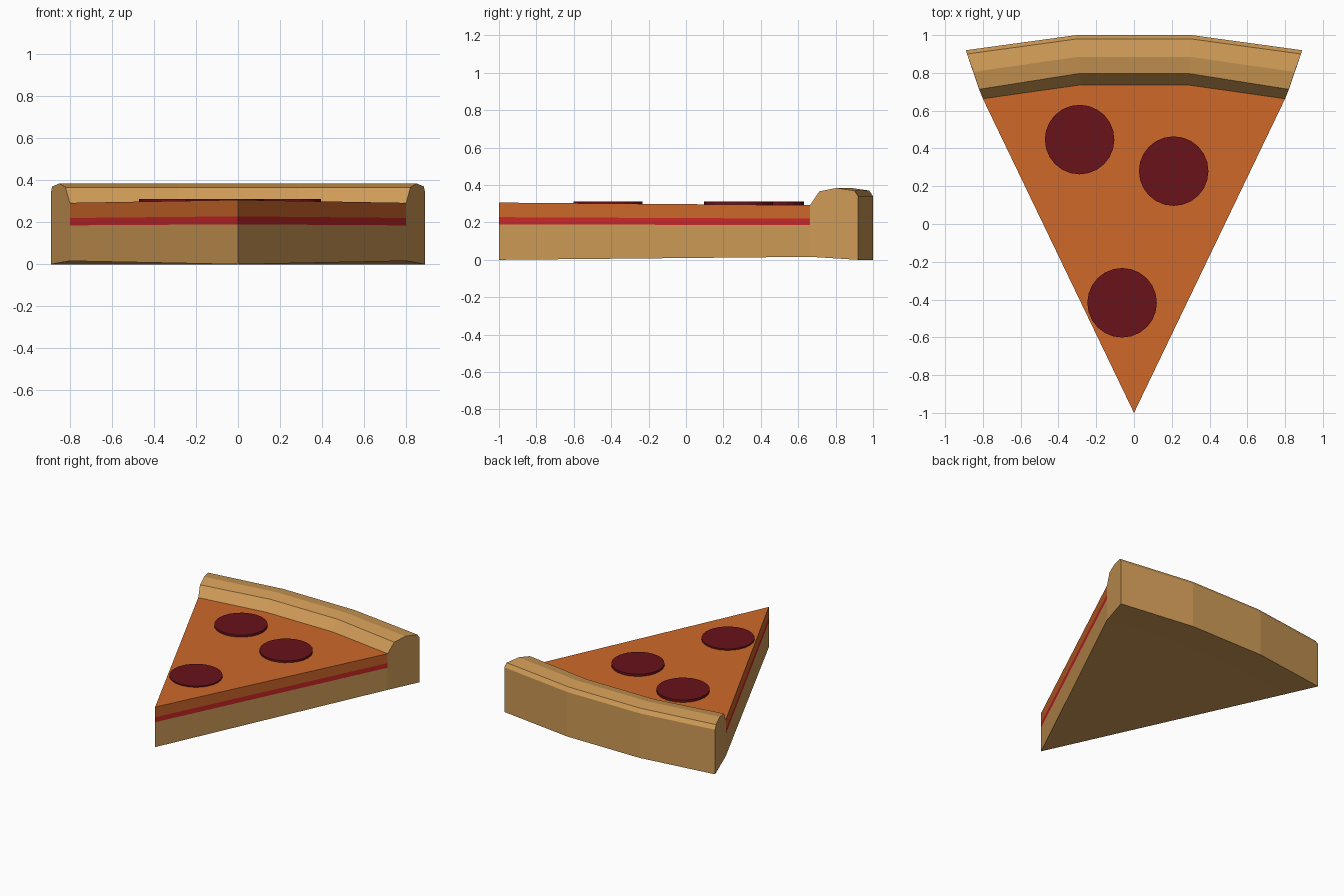
import bpy, bmesh

if "Cube" in bpy.data.objects:
    bpy.data.objects.remove(bpy.data.objects["Cube"])


def material(name, rgb):
    m = bpy.data.materials.new(name)
    m.diffuse_color = (*rgb, 1)
    m.use_nodes = True
    m.node_tree.nodes["Principled BSDF"].inputs["Base Color"].default_value = m.diffuse_color
    return m


def make_object(name, bm, mat, fix_normals=True):
    bmesh.ops.remove_doubles(bm, verts=bm.verts, dist=1e-5)
    if fix_normals:
        bmesh.ops.recalc_face_normals(bm, faces=bm.faces)
    me = bpy.data.meshes.new(name)
    bm.to_mesh(me)
    bm.free()
    me.materials.append(mat)
    ob = bpy.data.objects.new(name, me)
    bpy.context.collection.objects.link(ob)
    return ob


def face(bm, pts):
    return bm.faces.new([bm.verts.new(p) for p in pts])


def arc(xe, ye, xm, ym, z):
    """Four points across the slice, left to right."""
    return [(-xe, ye, z), (-xm, ym, z), (xm, ym, z), (xe, ye, z)]


def inner(z):
    return arc(0.80, 0.663, 0.28, 0.737, z)


def side_band(bm, tip_lo, tip_hi, back_lo, back_hi):
    """The two cut sides of one layer, from the tip to the crust."""
    lo, hi = inner(back_lo), inner(back_hi)
    a, b = (0, -1, tip_lo), (0, -1, tip_hi)
    face(bm, [a, lo[3], hi[3], b])
    face(bm, [lo[0], a, b, hi[0]])


crust_mat = material("baked_dough", (0.63, 0.33, 0.095))
sauce_mat = material("tomato_sauce", (0.62, 0.02, 0.022))
cheese_mat = material("cheese", (0.62, 0.14, 0.023))
meat_mat = material("pepperoni", (0.14, 0.006, 0.01))

# Dough base and raised crust, one continuous shell
rows = [
    inner(0.292),
    arc(0.82, 0.713, 0.287, 0.797, 0.366),
    arc(0.85, 0.805, 0.295, 0.885, 0.384),
    arc(0.884, 0.90, 0.30, 0.98, 0.370),
    arc(0.89, 0.92, 0.305, 1.0, 0.340),
    arc(0.89, 0.92, 0.305, 1.0, 0.0),
    inner(0.016),
]
bm = bmesh.new()
for r0, r1 in zip(rows, rows[1:]):
    for i in range(3):
        face(bm, [r0[i], r0[i + 1], r1[i + 1], r1[i]])
for i in (0, 3):
    face(bm, [r[i] for r in rows] + [inner(0.185)[i]])
bottom = [(0, -1, 0)] + rows[-1]
face(bm, bottom)
side_band(bm, 0.0, 0.19, 0.016, 0.185)
make_object("dough_and_crust", bm, crust_mat)

# Sauce stripe along both cut sides
bm = bmesh.new()
side_band(bm, 0.19, 0.228, 0.185, 0.22)
make_object("sauce_layer", bm, sauce_mat, False)

# Cheese: cut sides plus the top sheet
bm = bmesh.new()
side_band(bm, 0.228, 0.306, 0.22, 0.292)
face(bm, [(0, -1, 0.306)] + inner(0.292)[::-1])
make_object("cheese_layer", bm, cheese_mat, False)

# Pepperoni discs
for n, (x, y) in enumerate([(-0.288, 0.447), (0.21, 0.28), (-0.063, -0.417)]):
    bm = bmesh.new()
    bmesh.ops.create_cone(bm, cap_ends=True, segments=24, radius1=0.184,
                          radius2=0.184, depth=0.018)
    make_object(f"pepperoni_{n + 1}", bm, meat_mat).location = (x, y, 0.302)
